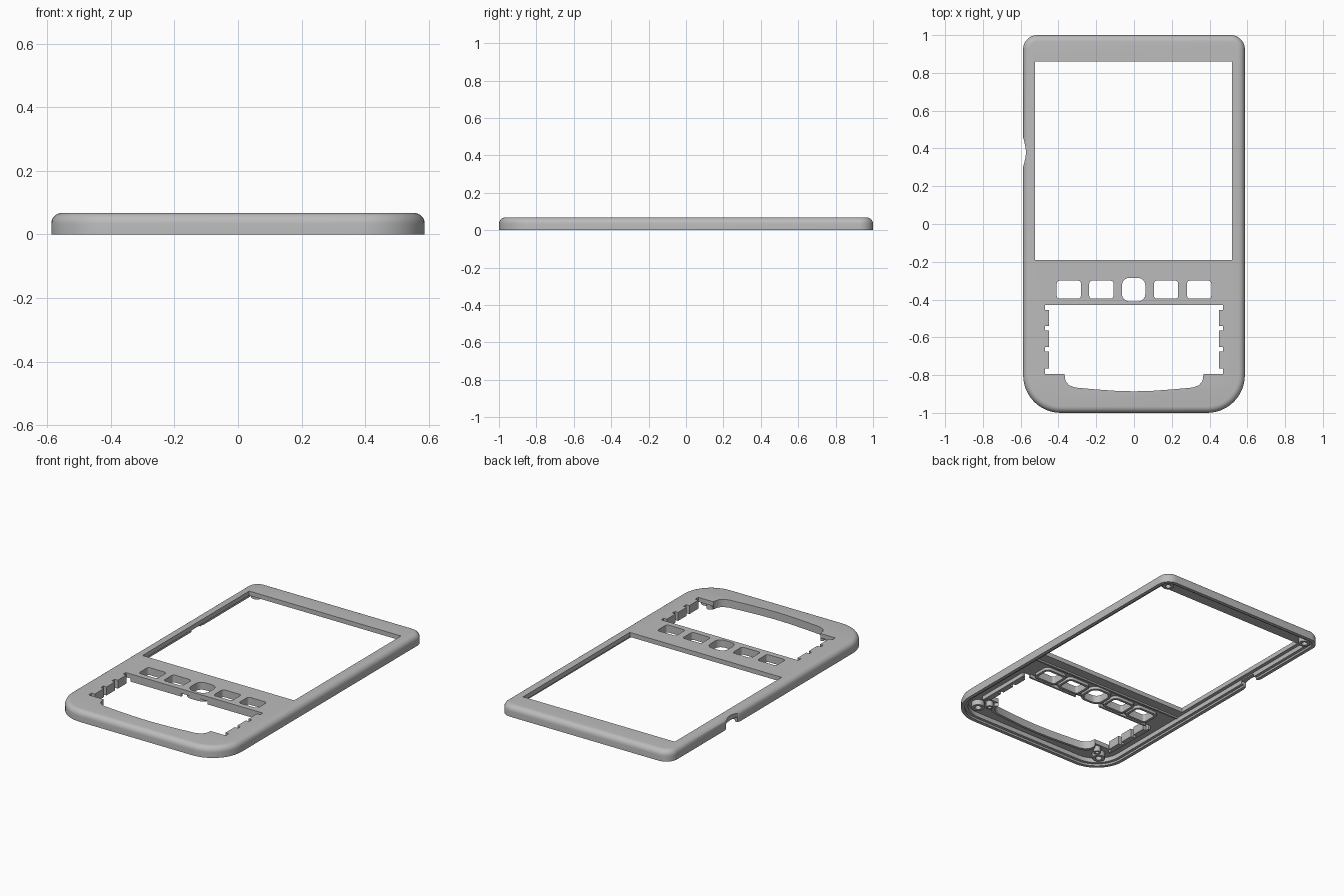
import bpy, bmesh
from math import sin, cos, pi, radians

if "Cube" in bpy.data.objects:
    bpy.data.objects.remove(bpy.data.objects["Cube"])

grey = bpy.data.materials.new("case_grey")
grey.use_nodes = True
grey.diffuse_color = (0.5, 0.5, 0.5, 1)
grey.node_tree.nodes["Principled BSDF"].inputs["Base Color"].default_value = (0.5, 0.5, 0.5, 1)

W, L, H = 0.587, 1.0, 0.068   # half width, half length, height
PLATE = 0.04                  # underside of the face plate


def rounded(x0, x1, y0, y1, r_back, r_front, inset=0, steps=8):
    """Rounded rectangle outline, with its own radius at back and front."""
    x0, x1, y0, y1 = x0 + inset, x1 - inset, y0 + inset, y1 - inset
    rb, rf = max(r_back - inset, 0.004), max(r_front - inset, 0.004)
    corners = [(x1 - rb, y1 - rb, rb, 0), (x0 + rb, y1 - rb, rb, 1),
               (x0 + rf, y0 + rf, rf, 2), (x1 - rf, y0 + rf, rf, 3)]
    return [(cx + r * cos((q + i / steps) * pi / 2), cy + r * sin((q + i / steps) * pi / 2))
            for cx, cy, r, q in corners for i in range(steps + 1)]


def circle(x, y, r, n=20):
    return [(x + r * cos(2 * pi * i / n), y + r * sin(2 * pi * i / n)) for i in range(n)]


def shade(mesh):
    """Smooth the rounded sides, keep level faces flat."""
    for p in mesh.polygons:
        p.use_smooth = abs(p.normal.z) < 0.999
    mesh.set_sharp_from_angle(angle=radians(35))


def loft(name, rings, closed=False):
    """Skin a list of (outline, z); closed joins last ring to first, else caps."""
    bm = bmesh.new()
    loops = [[bm.verts.new((x, y, z)) for x, y in pts] for pts, z in rings]
    pairs = list(zip(loops, loops[1:])) + ([(loops[-1], loops[0])] if closed else [])
    for a, b in pairs:
        for i in range(len(a)):
            j = (i + 1) % len(a)
            bm.faces.new((a[i], a[j], b[j], b[i]))
    if not closed:
        bm.faces.new(loops[0])
        bm.faces.new(loops[-1])
    bmesh.ops.recalc_face_normals(bm, faces=bm.faces)
    mesh = bpy.data.meshes.new(name)
    bm.to_mesh(mesh)
    bm.free()
    mesh.materials.append(grey)
    shade(mesh)
    ob = bpy.data.objects.new(name, mesh)
    bpy.context.scene.collection.objects.link(ob)
    return ob


def prism(name, pts, z0, z1):
    return loft(name, [(pts, z0), (pts, z1)])


def box(name, x0, x1, y0, y1, z0, z1):
    return prism(name, [(x0, y0), (x1, y0), (x1, y1), (x0, y1)], z0, z1)


def body_outline(inset):
    return rounded(-W, W, -L, L, 0.075, 0.2, inset, 12)


# Outer case with rounded upper edge
R = 0.034
rings = [(body_outline(0), 0)]
for i in range(7):
    a = i / 6 * pi / 2
    rings.append((body_outline(R * (1 - cos(a))), H - R + R * sin(a)))
case = loft("front_case", rings)

# Hollow underside and stepped rim
cutters = [prism("cavity_cut", body_outline(0.04), -0.1, PLATE),
           prism("rim_step_cut", body_outline(0.022), -0.1, 0.012)]

# Screen window
cutters.append(box("screen_cut", -0.525, 0.52, -0.19, 0.86, -0.2, 0.2))

# Five button holes
buttons = [(x - 0.064, x + 0.064, -0.395, -0.30, 0.015) for x in (-0.345, -0.173, 0.17, 0.345)]
buttons.append((-0.064, 0.06, -0.41, -0.285, 0.04))
for x0, x1, y0, y1, r in buttons:
    cutters.append(prism("button_cut", rounded(x0, x1, y0, y1, r, r), -0.2, 0.2))

# Keypad opening: notched sides and a curved front lip
KX, NX = 0.45, 0.472
NOTCHES = [(-0.43, -0.455), (-0.54, -0.565), (-0.65, -0.675), (-0.765, -0.795)]
LIP = [(0.368, -0.795), (0.363, -0.83), (0.345, -0.853), (0.31, -0.866),
       (0.2, -0.876), (0.1, -0.883), (0, -0.886)]
side = []
for a, b in NOTCHES:
    side += [(KX, a), (NX, a), (NX, b), (KX, b)]
side = side[1:-1]
half = side + LIP
keypad = half + [(-x, y) for x, y in reversed(half[:-1])]
cutters.append(prism("keypad_cut", keypad, -0.2, 0.2))

# Scoop and slot in the side wall
scoop = [(-0.63, 0.48), (-0.59, 0.47), (-0.582, 0.44), (-0.574, 0.405), (-0.572, 0.38),
         (-0.574, 0.355), (-0.582, 0.32), (-0.59, 0.29), (-0.63, 0.28)]
cutters.append(prism("scoop_cut", scoop, -0.2, 0.2))
cutters.append(box("slot_cut", -0.63, -0.535, 0.325, 0.435, -0.2, 0.032))

# Cut the case, then drop the cutters
for c in cutters:
    c.hide_render = True
    m = case.modifiers.new(c.name, "BOOLEAN")
    m.operation, m.solver, m.object = "DIFFERENCE", "EXACT", c
bpy.context.view_layer.update()
cut = bpy.data.meshes.new_from_object(case.evaluated_get(bpy.context.evaluated_depsgraph_get()))
case.modifiers.clear()
case.data = cut
shade(cut)
for c in cutters:
    bpy.data.objects.remove(c)

# Collars under the button holes
for x0, x1, y0, y1, r in buttons:
    inner = rounded(x0, x1, y0, y1, r, r)
    outer = rounded(x0, x1, y0, y1, r, r, -0.016)
    loft("button_collar", [(inner, PLATE), (inner, 0.022), (outer, 0.022), (outer, PLATE)], True)

# Ribs, keypad walls and screw posts, mirrored left and right
for s, tag in ((1, "left"), (-1, "right")):
    box(tag + "_keypad_wall", s * NX, s * (NX + 0.015), -0.795, -0.43, 0.015, PLATE + 0.001)
    for (_, a), (b, _) in zip(NOTCHES, NOTCHES[1:]):
        box(tag + "_keypad_tooth", s * KX, s * NX, b, a, 0.015, PLATE)
    box(tag + "_keypad_rib", s * 0.09, s * 0.44, -0.43, -0.418, 0.02, PLATE + 0.001)
    for x, y, r in ((0.52, 0.93, 0.034), (0.46, -0.87, 0.038), (0.41, -0.825, 0.022)):
        loft(tag + "_screw_post", [(circle(s * x, y, r), PLATE + 0.002), (circle(s * x, y, r), 0.006),
                                   (circle(s * x, y, r * 0.5), 0.006), (circle(s * x, y, r * 0.5), 0.03)])

# Rib below the screen and curved wall along the keypad lip
box("screen_rib", -0.54, 0.54, -0.262, -0.25, 0.03, PLATE + 0.001)
lip = LIP + [(-x, y) for x, y in reversed(LIP[:-1])]
back = [(x * 1.04, y - 0.016) for x, y in reversed(lip)]
prism("lip_wall", lip + back, 0.02, PLATE)
